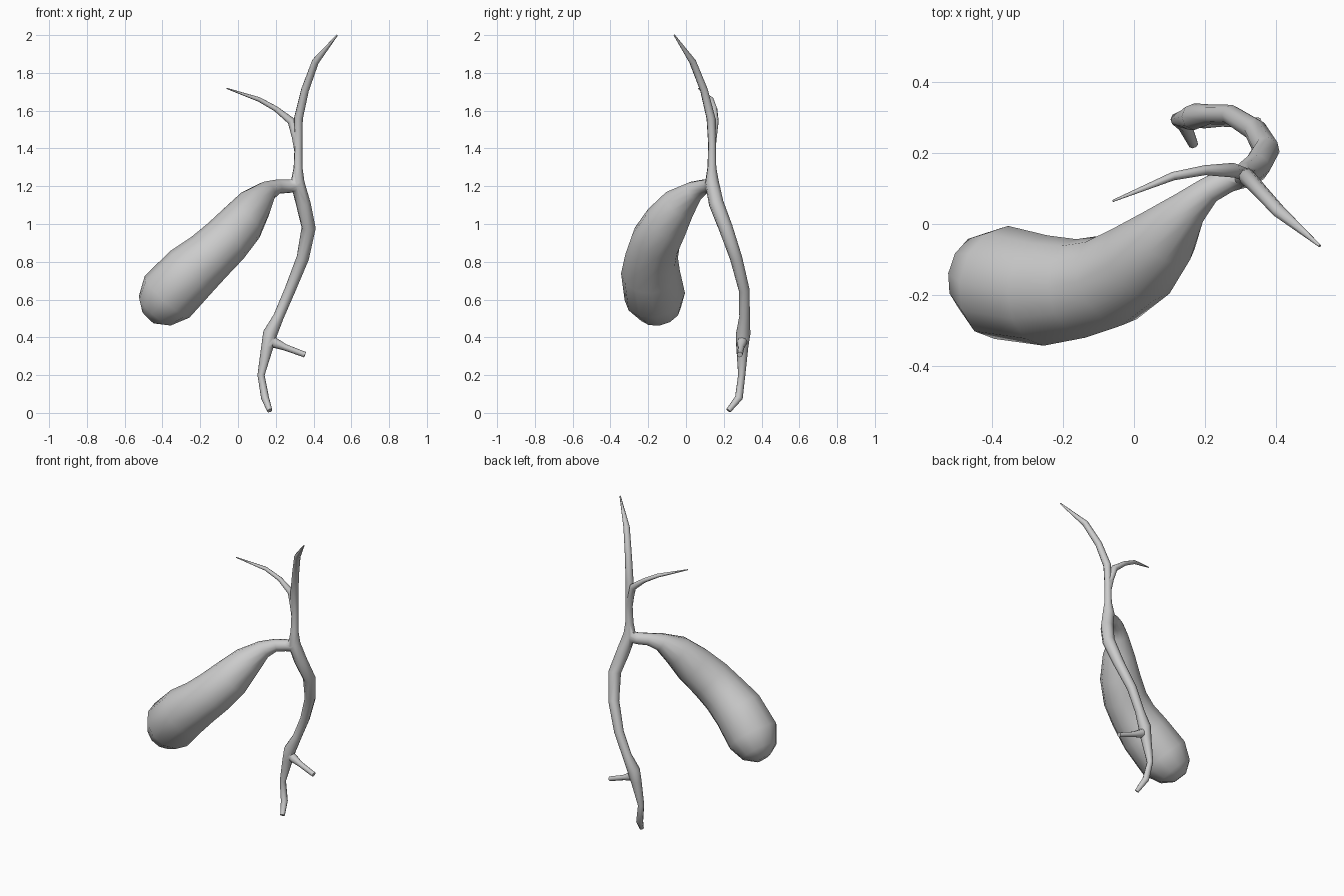
import bpy, bmesh, math
from mathutils import Vector


def tube(name, rows, sides):
    """Sweep rings along rows of (x, y, z, radius) with a twist-free frame."""
    pts = [Vector(r[:3]) for r in rows]
    bm = bmesh.new()
    rings, up = [], None
    for i, p in enumerate(pts):
        t = (pts[min(i + 1, len(pts) - 1)] - pts[max(i - 1, 0)]).normalized()
        ref = up if up else Vector((0, 1, 0))
        up = (ref - t * ref.dot(t)).normalized()
        side = t.cross(up)
        rings.append([bm.verts.new(p + rows[i][3] * (
            up * math.cos(2 * math.pi * k / sides) + side * math.sin(2 * math.pi * k / sides)))
            for k in range(sides)])
    for a, b in zip(rings, rings[1:]):
        for k in range(sides):
            n = (k + 1) % sides
            bm.faces.new((a[k], a[n], b[n], b[k]))
    bm.faces.new(rings[0])
    bm.faces.new(rings[-1])
    bmesh.ops.recalc_face_normals(bm, faces=bm.faces)
    me = bpy.data.meshes.new(name)
    bm.to_mesh(me)
    bm.free()
    ob = bpy.data.objects.new(name, me)
    bpy.context.collection.objects.link(ob)
    return ob


# Right hepatic duct running down into the common bile duct
main = tube("bile_ducts", [
    (0.525, -0.062, 2.0, .004), (0.41, 0.035, 1.86, .019), (0.355, 0.095, 1.71, .021),
    (0.32, 0.132, 1.56, .024), (0.32, 0.138, 1.42, .021), (0.318, 0.137, 1.30, .024),
    (0.315, 0.137, 1.22, .038), (0.345, 0.16, 1.11, .040), (0.374, 0.21, 0.98, .038),
    (0.343, 0.265, 0.82, .033), (0.275, 0.308, 0.65, .029), (0.215, 0.31, 0.51, .028),
    (0.17, 0.303, 0.42, .038), (0.155, 0.298, 0.35, .032), (0.122, 0.295, 0.20, .019),
    (0.143, 0.28, 0.08, .021), (0.168, 0.225, 0.012, .014)], 8)

# Left hepatic duct branch
left = tube("left_hepatic_duct", [
    (-0.06, 0.065, 1.718, .003), (0.11, 0.135, 1.66, .012), (0.20, 0.152, 1.61, .014),
    (0.282, 0.152, 1.545, .021), (0.305, 0.143, 1.46, .020), (0.318, 0.138, 1.36, .015)], 8)

# Pancreatic duct stub
stub = tube("pancreatic_duct", [
    (0.155, 0.3, 0.40, .025), (0.20, 0.296, 0.368, .026), (0.25, 0.292, 0.347, .017),
    (0.355, 0.285, 0.308, .015)], 8)

# Gallbladder tapering through its neck into the cystic duct
bladder = tube("gallbladder", [
    (-0.475, -0.135, 0.505, .045), (-0.44, -0.14, 0.54, .115), (-0.375, -0.165, 0.615, .162),
    (-0.25, -0.188, 0.745, .156), (-0.15, -0.182, 0.83, .140), (-0.065, -0.16, 0.91, .133),
    (0.02, -0.105, 1.005, .122), (0.09, -0.035, 1.105, .095), (0.155, 0.045, 1.175, .055),
    (0.21, 0.095, 1.198, .038), (0.265, 0.125, 1.20, .036), (0.32, 0.14, 1.205, .034)], 12)

# Fuse the branches into one continuous surface
bpy.context.view_layer.objects.active = main
main.select_set(True)
for part in (left, stub, bladder):
    mod = main.modifiers.new("fuse_" + part.name, 'BOOLEAN')
    mod.operation = 'UNION'
    mod.solver = 'EXACT'
    mod.object = part
    bpy.ops.object.modifier_apply(modifier=mod.name)
    bpy.data.objects.remove(part)
main.name = "gallbladder_and_bile_ducts"

# Smooth organic shading
bpy.ops.object.shade_smooth_by_angle(angle=math.radians(60))
